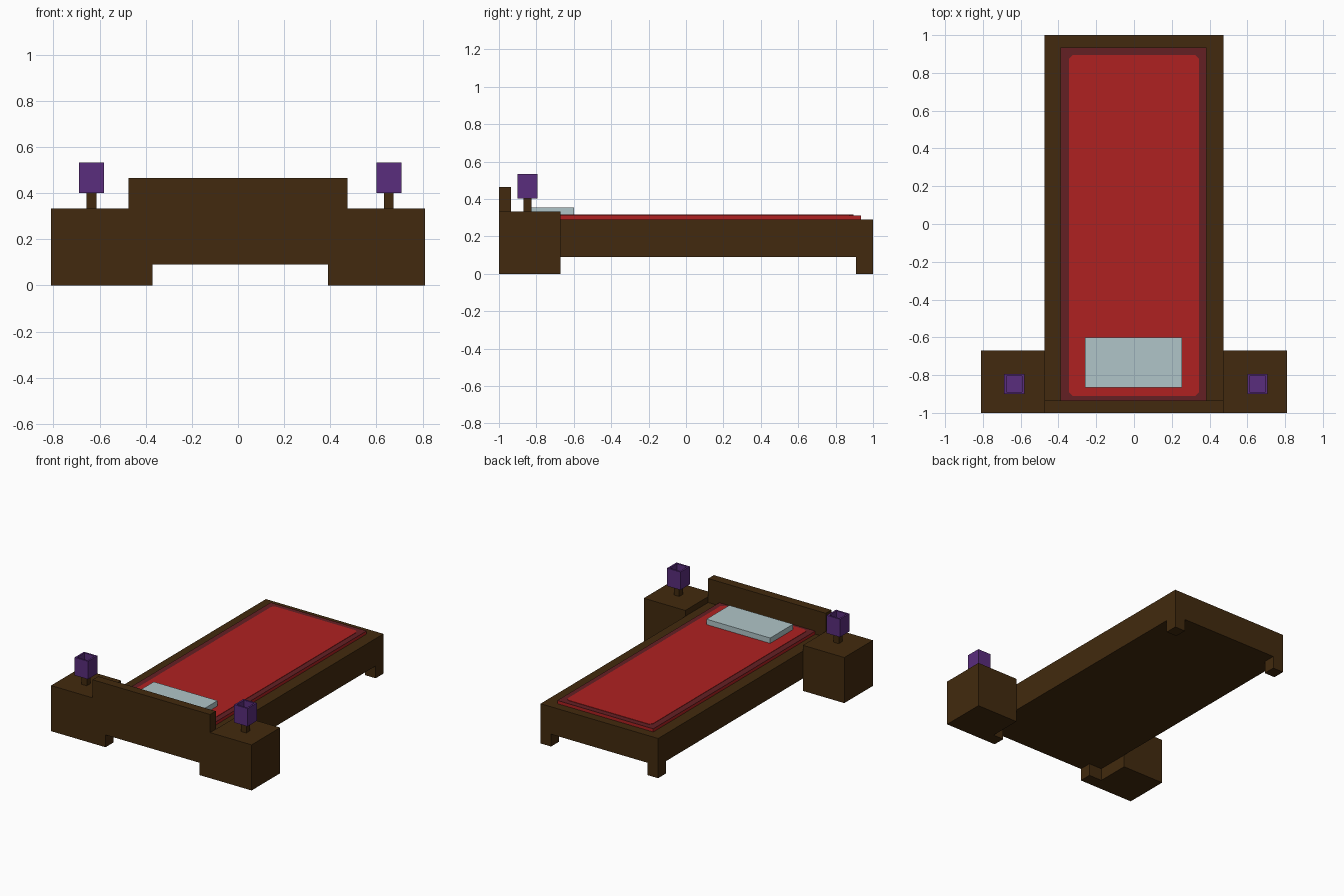
import bpy, bmesh

if "Cube" in bpy.data.objects:
    bpy.data.objects.remove(bpy.data.objects["Cube"])


def material(name, rgb):
    m = bpy.data.materials.new(name)
    m.diffuse_color = (*rgb, 1)
    m.use_nodes = True
    m.node_tree.nodes["Principled BSDF"].inputs["Base Color"].default_value = m.diffuse_color
    return m


WOOD = material("dark wood", (0.0545, 0.0232, 0.0044))
RED = material("red blanket", (0.43, 0.0152, 0.0152))
TRIM = material("dark red trim", (0.127, 0.0144, 0.0168))
PURPLE = material("purple shade", (0.102, 0.026, 0.205))
PALE = material("pale blue pillow", (0.434, 0.558, 0.578))


def finish(name, bm, mat):
    bmesh.ops.recalc_face_normals(bm, faces=bm.faces)
    me = bpy.data.meshes.new(name)
    bm.to_mesh(me)
    bm.free()
    me.materials.append(mat)
    ob = bpy.data.objects.new(name, me)
    bpy.context.collection.objects.link(ob)
    return ob


def prism(name, outline, z0, z1, mat, recess=None):
    """Extrude an outline from z0 to z1; recess = (rim, depth) hollows the top."""
    bm = bmesh.new()
    base = bm.faces.new([bm.verts.new((x, y, z0)) for x, y in outline])
    out = bmesh.ops.extrude_face_region(bm, geom=[base])["geom"]
    for v in out:
        if isinstance(v, bmesh.types.BMVert):
            v.co.z = z1
    bmesh.ops.recalc_face_normals(bm, faces=bm.faces)
    if recess:
        top = max(bm.faces, key=lambda f: f.calc_center_median().z)
        bmesh.ops.inset_region(bm, faces=[top], thickness=recess[0])
        floor = bmesh.ops.extrude_face_region(bm, geom=[top])["geom"]
        bmesh.ops.delete(bm, geom=[top], context="FACES_ONLY") if top.is_valid else None
        for v in floor:
            if isinstance(v, bmesh.types.BMVert):
                v.co.z -= recess[1]
    return finish(name, bm, mat)


def box(name, x0, x1, y0, y1, z0, z1, mat, recess=None):
    return prism(name, [(x0, y0), (x1, y0), (x1, y1), (x0, y1)], z0, z1, mat, recess)


# Bed frame and headboard
box("bed_frame", -0.475, 0.475, -1, 1, 0.09, 0.29, WOOD)
box("headboard", -0.475, 0.475, -1, -0.935, 0.29, 0.465, WOOD)

# Legs
box("head_leg_left", -0.475, -0.37, -1, -0.91, 0, 0.09, WOOD)
box("head_leg_right", 0.39, 0.475, -1, -0.91, 0, 0.09, WOOD)
box("foot_leg_left", -0.475, -0.39, 0.91, 1, 0, 0.09, WOOD)
box("foot_leg_right", 0.39, 0.475, 0.91, 1, 0, 0.09, WOOD)

# Mattress with dark border and clipped-corner blanket panel
box("mattress", -0.39, 0.385, -0.934, 0.935, 0.29, 0.311, RED)
box("mattress_border", -0.39, 0.385, -0.934, 0.935, 0.311, 0.313, TRIM)
a, b0, b1, c = 0.345, -0.91, 0.895, 0.02
prism("blanket_panel", [(-a + c, b0), (a - c, b0), (a, b0 + c), (a, b1 - c),
                        (a - c, b1), (-a + c, b1), (-a, b1 - c), (-a, b0 + c)],
      0.313, 0.316, RED)

# Pillow
box("pillow", -0.26, 0.255, -0.865, -0.6, 0.314, 0.355, PALE)

# Nightstands with lamps
for side, x0, x1, lx in (("left", -0.81, -0.475, -0.635), ("right", 0.475, 0.81, 0.654)):
    box(f"nightstand_{side}", x0, x1, -1, -0.67, 0, 0.333, WOOD)
    box(f"lamp_stem_{side}", lx - 0.021, lx + 0.021, -0.868, -0.826, 0.333, 0.402, WOOD)
    box(f"lamp_shade_{side}", lx - 0.054, lx + 0.054, -0.901, -0.793, 0.402, 0.533,
        PURPLE, recess=(0.018, 0.06))
